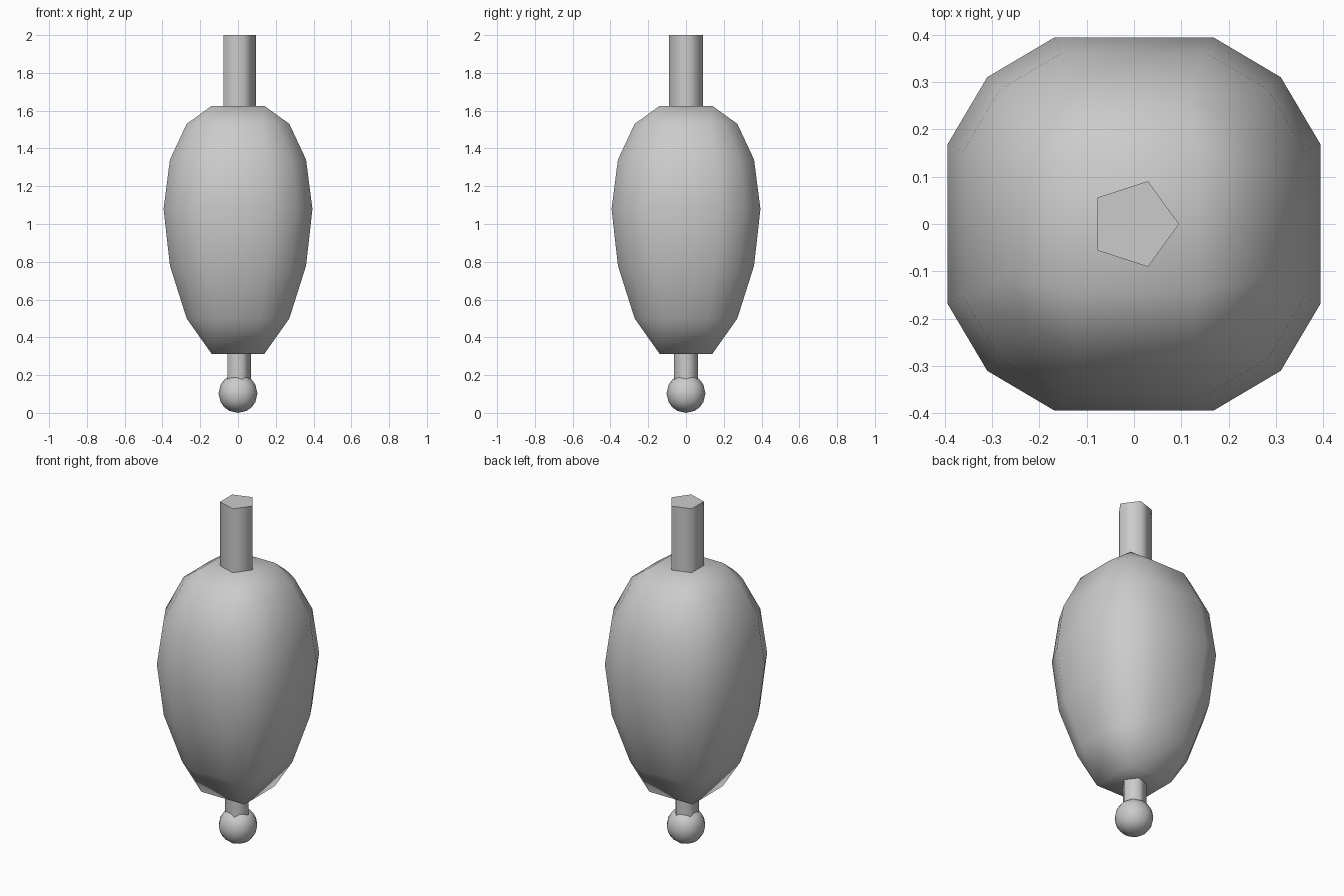
import bpy, bmesh, math

if "Cube" in bpy.data.objects:
    bpy.data.objects.remove(bpy.data.objects["Cube"])


def finish(name, bm, angle):
    bmesh.ops.recalc_face_normals(bm, faces=bm.faces)
    mesh = bpy.data.meshes.new(name)
    bm.to_mesh(mesh)
    bm.free()
    ob = bpy.data.objects.new(name, mesh)
    bpy.context.collection.objects.link(ob)
    bpy.ops.object.select_all(action='DESELECT')
    bpy.context.view_layer.objects.active = ob
    ob.select_set(True)
    bpy.ops.object.shade_smooth_by_angle(angle=math.radians(angle))
    return ob


def prism(name, radius, z0, z1):
    # five-sided rod with one corner facing +x
    bm = bmesh.new()
    rows = [[bm.verts.new((radius * math.cos(i * math.tau / 5),
                           radius * math.sin(i * math.tau / 5), z))
             for i in range(5)] for z in (z0, z1)]
    for i in range(5):
        j = (i + 1) % 5
        bm.faces.new((rows[0][i], rows[0][j], rows[1][j], rows[1][i]))
    for row in rows:
        bm.faces.new(row)
    return finish(name, bm, 80)


# Body: rounded-square rings of 12 points, closed by square caps
bm = bmesh.new()
quarter = [(0.394, 0.168), (0.31, 0.31), (0.168, 0.394)]
outline = []
for k in range(4):
    for x, y in quarter:
        for _ in range(k):
            x, y = -y, x
        outline.append((x, y))
levels = [(0.50, 0.69), (0.78, 0.915), (1.08, 1.0), (1.34, 0.915), (1.53, 0.69)]
rings = [[bm.verts.new((x * s, y * s, z)) for x, y in outline] for z, s in levels]
for a, b in zip(rings, rings[1:]):
    for i in range(12):
        j = (i + 1) % 12
        bm.faces.new((a[i], a[j], b[j], b[i]))
for ring, z in ((rings[0], 0.313), (rings[-1], 1.625)):
    cap = [bm.verts.new((sx * 0.14, sy * 0.14, z))
           for sx, sy in ((1, 1), (-1, 1), (-1, -1), (1, -1))]
    bm.faces.new(cap)
    for k in range(4):
        n = (k + 1) % 4
        bm.faces.new((cap[k], ring[3 * k], ring[3 * k + 1], ring[3 * k + 2]))
        bm.faces.new((cap[k], ring[3 * k + 2], ring[3 * n], cap[n]))
finish("body", bm, 60)

# Rods above and below the body
prism("upper_rod", 0.095, 1.60, 2.0)
prism("lower_rod", 0.068, 0.12, 0.34)

# Ball tip: cube grid pushed out to a sphere
bm = bmesh.new()
bmesh.ops.create_cube(bm, size=2)
bmesh.ops.subdivide_edges(bm, edges=bm.edges[:], cuts=3, use_grid_fill=True)
for v in bm.verts:
    v.co = v.co.normalized() * 0.103
    v.co.z += 0.103
finish("ball_tip", bm, 60)
